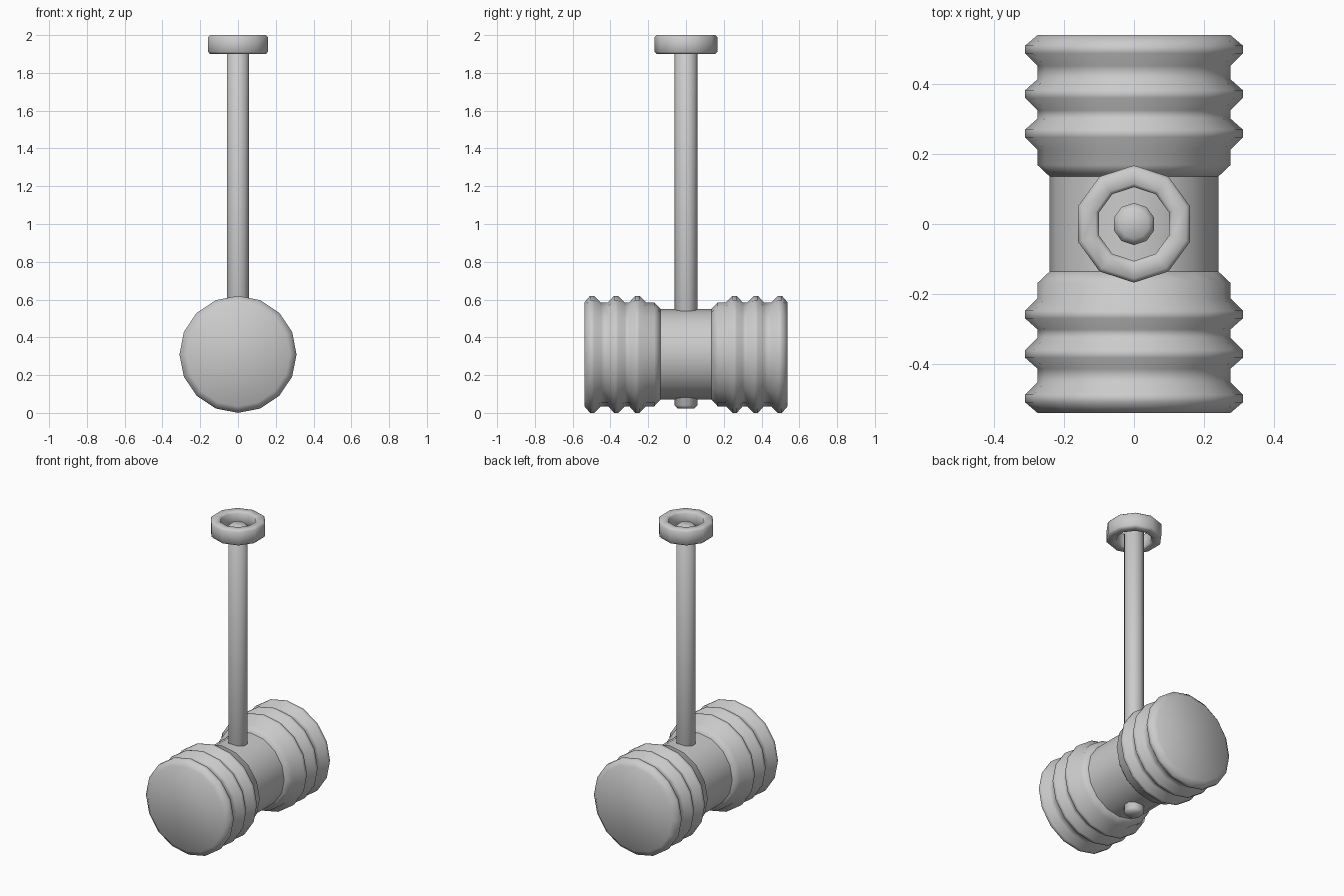
import bpy
import bmesh
from math import pi, sin, cos

cube = bpy.data.objects.get("Cube")
if cube:
    bpy.data.objects.remove(cube, do_unlink=True)

GREY = (0.6, 0.6, 0.6, 1.0)
grey = bpy.data.materials.new("plain grey")
grey.use_nodes = True
grey.diffuse_color = GREY
grey.node_tree.nodes["Principled BSDF"].inputs["Base Color"].default_value = GREY

HEAD_Z = 0.31


def lathe(name, profile, sides, point, closed=False):
    """Sweep (radius, distance) pairs round an axis; point() places each vertex."""
    bm = bmesh.new()
    rings = [[bm.verts.new(point(r * sin(2 * pi * i / sides), r * cos(2 * pi * i / sides), d))
              for i in range(sides)] for r, d in profile]
    pairs = list(zip(rings, rings[1:]))
    if closed:
        pairs.append((rings[-1], rings[0]))
    else:
        bm.faces.new(rings[0])
        bm.faces.new(rings[-1])
    for a, b in pairs:
        for i in range(sides):
            j = (i + 1) % sides
            bm.faces.new((a[i], a[j], b[j], b[i]))
    bmesh.ops.recalc_face_normals(bm, faces=bm.faces)
    for face in bm.faces:
        face.smooth = True
    mesh = bpy.data.meshes.new(name)
    bm.to_mesh(mesh)
    bm.free()
    mesh.materials.append(grey)
    obj = bpy.data.objects.new(name, mesh)
    bpy.context.collection.objects.link(obj)
    return obj


def upright(u, v, d):
    return (u, v, d)


def lying(u, v, d):
    return (u, d, HEAD_Z + v)


# Ribbed striking ends: collar, three raised ribs, chamfered face
ribbed = [(0.24, 0.135), (0.275, 0.168)]
for rib in (0.258, 0.37, 0.497):
    ribbed += [(0.275, rib - 0.046), (0.31, rib - 0.011), (0.31, rib + 0.011)]
    if rib < 0.4:
        ribbed.append((0.275, rib + 0.042))
ribbed.append((0.275, 0.538))
for name, side in (("front_head", -1), ("back_head", 1)):
    lathe(name, [(r, side * d) for r, d in ribbed], 16, lying)

# Narrow middle of the head
barrel = lathe("head_middle", [(0.24, -0.137), (0.24, 0.137)], 16, lying)

# Handle running through the head, with chamfered ends
lathe("handle", [(0.042, 0.022), (0.06, 0.04), (0.06, 1.95), (0.042, 1.967)], 10, upright)

# Open ring round the top of the handle
lathe("handle_ring", [(0.105, 1.91), (0.115, 1.9), (0.156, 1.9), (0.167, 1.911),
                      (0.167, 1.989), (0.156, 2.0), (0.115, 2.0), (0.105, 1.99)],
      10, upright, closed=True)

# Keep the flat ends of the middle crisp
bpy.ops.object.select_all(action='DESELECT')
barrel.select_set(True)
bpy.context.view_layer.objects.active = barrel
bpy.ops.object.shade_smooth_by_angle()
